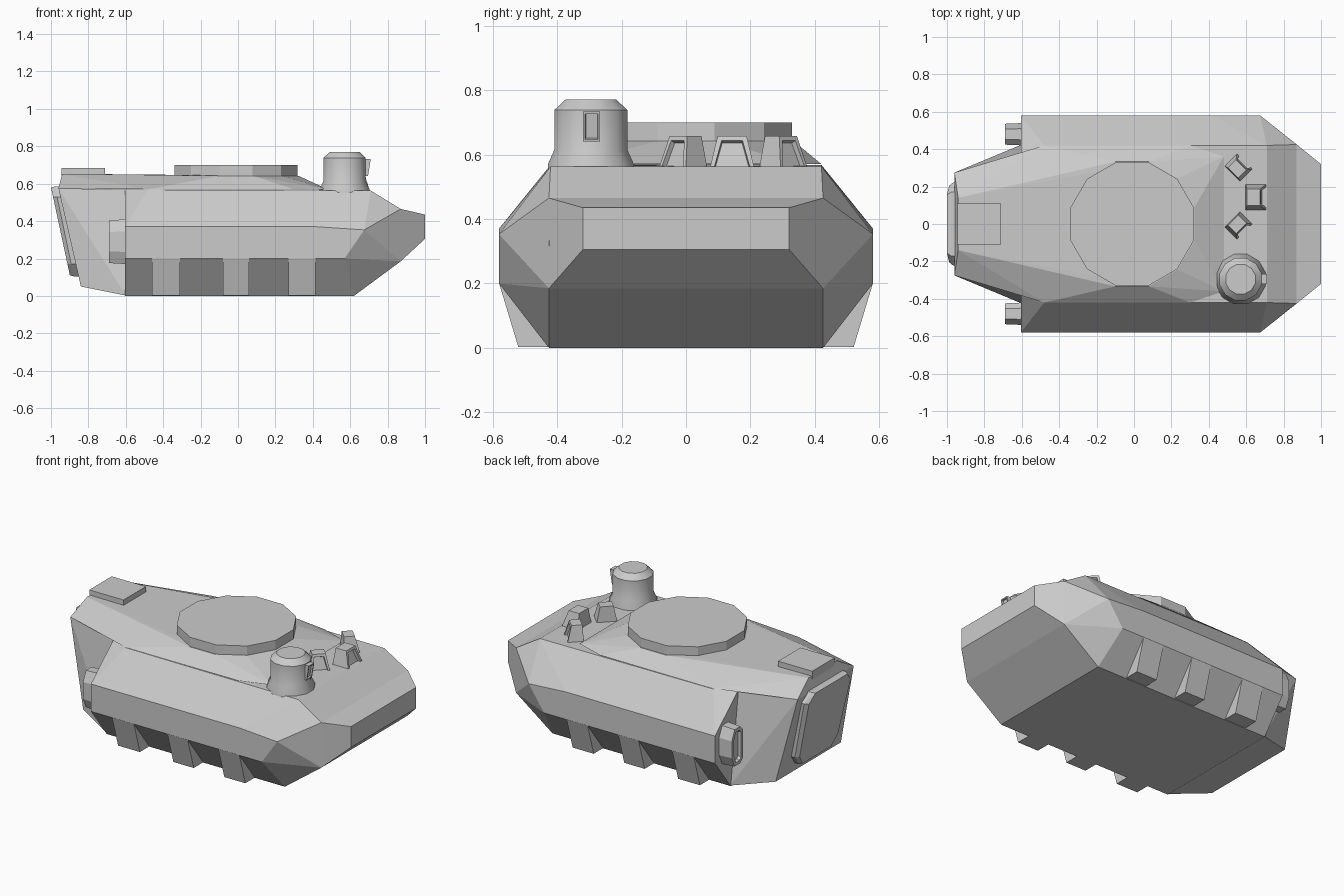
import bpy, bmesh, math
from mathutils import Vector, Matrix

if "Cube" in bpy.data.objects:
    bpy.data.objects.remove(bpy.data.objects["Cube"])


def finish(name, bm):
    bmesh.ops.recalc_face_normals(bm, faces=bm.faces)
    me = bpy.data.meshes.new(name)
    bm.to_mesh(me)
    bm.free()
    ob = bpy.data.objects.new(name, me)
    bpy.context.collection.objects.link(ob)
    return ob


def hull_mesh(pts, both=False):
    """Convex solid through the points; both=True adds their y mirror."""
    bm = bmesh.new()
    for x, y, z in pts:
        bm.verts.new((x, y, z))
        if both:
            bm.verts.new((x, -y, z))
    r = bmesh.ops.convex_hull(bm, input=bm.verts)
    junk = {e for e in r["geom_interior"] + r["geom_unused"] if isinstance(e, bmesh.types.BMVert)}
    bmesh.ops.delete(bm, geom=list(junk), context='VERTS')
    bmesh.ops.dissolve_limit(bm, angle_limit=math.radians(1.5), verts=bm.verts, edges=bm.edges)
    bmesh.ops.recalc_face_normals(bm, faces=bm.faces)
    return bm


def solid(name, pts, both=False):
    return finish(name, hull_mesh(pts, both))


def recess(bm, direction, thickness, depth):
    """Sink a window into the face that looks most along direction."""
    d = Vector(direction)
    bm.normal_update()
    f = max(bm.faces, key=lambda f: f.normal.dot(d))
    bmesh.ops.inset_individual(bm, faces=[f], thickness=thickness)
    bmesh.ops.inset_individual(bm, faces=[f], thickness=0.003, depth=-depth)


def lathe(name, profile, n, centre, turn=0.0):
    bm = bmesh.new()
    rings = [[bm.verts.new((centre[0] + r * math.cos(turn + math.tau * i / n),
                            centre[1] + r * math.sin(turn + math.tau * i / n), z))
              for i in range(n)] for r, z in profile]
    for a, b in zip(rings, rings[1:]):
        for i in range(n):
            bm.faces.new((a[i], a[(i + 1) % n], b[(i + 1) % n], b[i]))
    bm.faces.new(rings[0])
    bm.faces.new(rings[-1])
    return finish(name, bm)


# main hull with sponson sides and sloped belly
solid("hull_body", [(.87, .425, .465), (.87, .425, .185), (.675, .58, .353), (.57, .58, .2),
                    (.42, .58, .37), (-.605, .58, .37), (-.605, .58, .2), (.62, .425, 0),
                    (-.605, .425, 0), (-.605, .35, .568), (-.48, .42, .568), (.71, .42, .563)], True)

# blunt nose
solid("hull_nose", [(1, .32, .305), (1, .32, .435), (.87, .425, .465), (.87, .425, .185),
                    (.675, .58, .353)], True).data.update()

# narrowed rear hull
solid("hull_rear", [(-.6, .425, 0.002), (-.6, .35, .569), (-.84, .32, .05), (-.96, .275, .575)], True)

# raised roof rising to the turret ring
ring = [(-.01 + .345 * math.cos(math.radians(15 + 30 * i)),
         .345 * math.sin(math.radians(15 + 30 * i)), .642) for i in range(12)]
solid("roof_deck", ring + [p for s in (1, -1) for p in
      [(-.48, s * .42, .57), (.30, s * .42, .57), (.48, s * .36, .57), (-.605, s * .35, .57),
       (-.96, s * .275, .575), (-.94, s * .14, .653)]])

# turret ring cover
lathe("turret_ring", [(.341, .62), (.341, .70)], 12, (-.01, 0), math.radians(15))

# side brackets under the sponsons
for s in (1, -1):
    for k, (a, b) in enumerate([(-.46, -.31), (-.08, .06), (.27, .415)]):
        solid(f"side_bracket_{k}_{'left' if s > 0 else 'right'}",
              [(x, s * y, z) for x in (a, b) for y, z in
               [(.58, .202), (.52, .003), (.42, .003), (.5, .202)]])

# rear door, slanted with the rear face
door = [(.15, .105), (.205, .17), (.222, .53), (.17, .585)]
bm = hull_mesh([(-.84 - (z - .105) * .21, y, z) for y, z in door] +
               [(-.878 - (z - .105) * .21, y, z) for y, z in door] +
               [(-.899 - (z - .105) * .21, y * .92, .345 + (z - .345) * .98) for y, z in door], True)
finish("rear_door", bm)

# rear roof hatch
solid("rear_hatch", [(x, .11, z) for x in (-.945, -.71) for z in (.63, .684)], True)

# rear lamp housings
for s in (1, -1):
    lamp = [(.42, .2), (.45, .17), (.51, .17), (.54, .235), (.54, .345), (.51, .41), (.45, .41), (.42, .38)]
    bm = hull_mesh([(-.59, s * y, z) for y, z in lamp] +
                   [(-.69, s * (.48 + (y - .48) * .93), .29 + (z - .29) * .95) for y, z in lamp])
    recess(bm, (-1, 0, 0), .022, .02)
    finish("rear_lamp_" + ("left" if s > 0 else "right"), bm)

# commander's cupola with flared base
cupola = lathe("cupola", [(.138, .54), (.138, .57), (.117, .615), (.117, .738), (.082, .77)],
               12, (.57, -.295), math.radians(15))
for p in cupola.data.polygons:
    p.use_smooth = True
cupola.data.set_sharp_from_angle(angle=math.radians(32))

# cupola sight
bm = hull_mesh([(x, -.293 + y, z) for y in (-.027, .027)
                for x, z in [(.66, .64), (.695, .64), (.71, .733), (.66, .733)]])
recess(bm, (1, 0, 0), .01, .01)
finish("cupola_sight", bm)

# driver's periscopes, fanned around the front deck
for name, x, y, scale, ang in [("outer", .56, .303, .86, 45), ("middle", .653, .143, 1, 0),
                               ("inner", .56, -.01, .86, -45)]:
    bm = hull_mesh([(-.057, .072, -.02), (.057, .072, -.02), (-.05, .045, .093), (.022, .045, .093)], True)
    recess(bm, (1, 0, .3), .02, .018)
    bm.transform(Matrix.Translation((x, y, .565)) @ Matrix.Rotation(math.radians(ang), 4, 'Z')
                 @ Matrix.Diagonal((scale, scale, 1, 1)))
    finish("periscope_" + name, bm)
